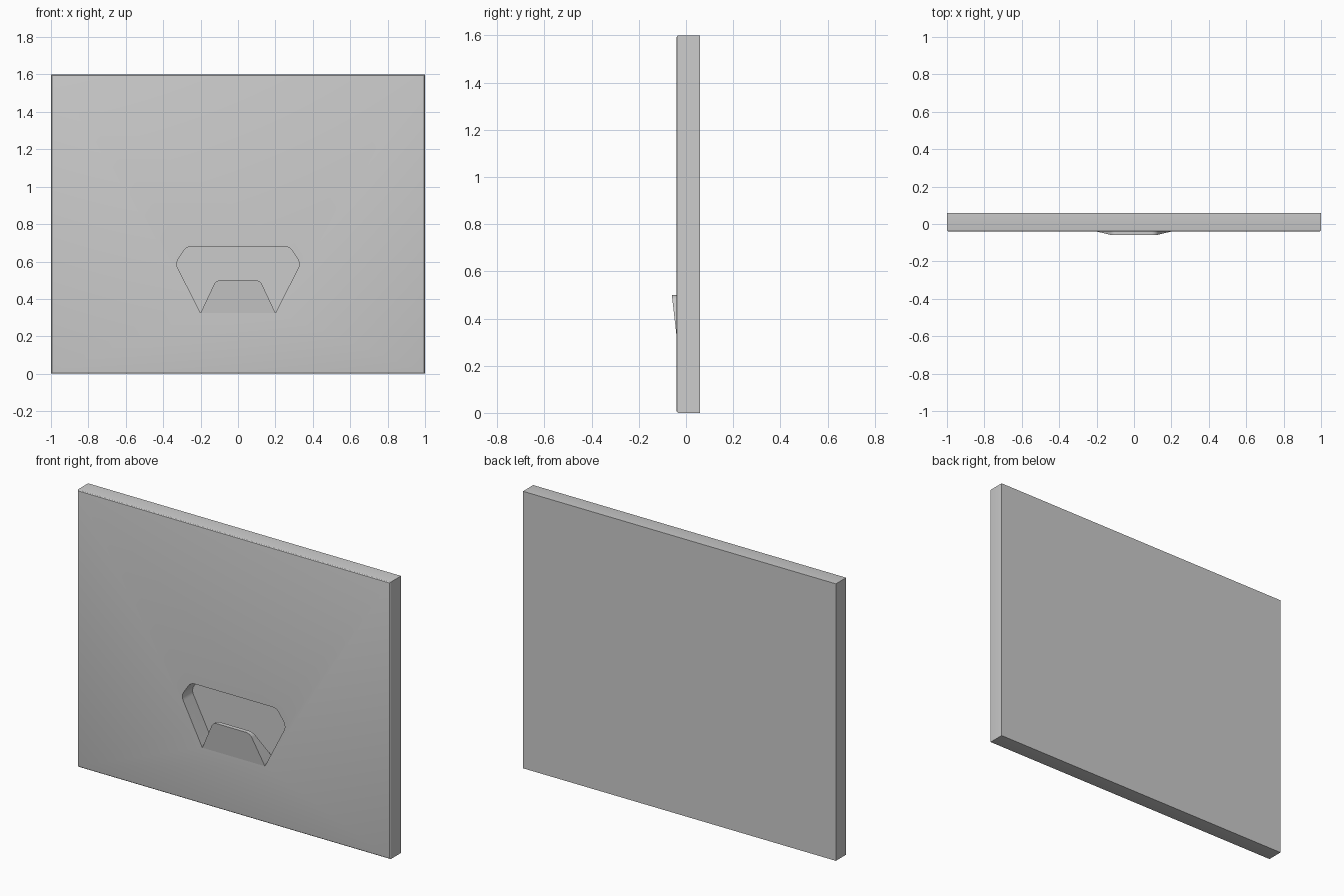
import bpy, bmesh, math
from mathutils import Vector

if "Cube" in bpy.data.objects:
    bpy.data.objects.remove(bpy.data.objects["Cube"])

FRONT, BACK, FLOOR = -0.04, 0.06, 0.053
Z0, Z1 = 0.325, 0.50          # root and tip of the pull tongue


def rounded(points, steps=6):
    """Outline in (x, z); each point is (x, z, corner radius)."""
    out = []
    n = len(points)
    for i, (x, z, r) in enumerate(points):
        p = Vector((x, z))
        if r == 0:
            out.append(p)
            continue
        a = (Vector(points[i - 1][:2]) - p).normalized()
        b = (Vector(points[(i + 1) % n][:2]) - p).normalized()
        half = a.angle(b) / 2
        d = r / math.tan(half)
        c = p + (a + b).normalized() * (r / math.sin(half))
        s, e = p + a * d - c, p + b * d - c
        turn = s.angle_signed(e)
        for k in range(steps + 1):
            t = -turn * k / steps
            out.append(c + Vector((s.x * math.cos(t) - s.y * math.sin(t),
                                   s.x * math.sin(t) + s.y * math.cos(t))))
    return out


def mirrored(half):
    """Right half, bottom to top, completed with its mirror image."""
    return half + [(-x, z, r) for x, z, r in reversed(half)]


def prism(name, outline, front, back):
    """Solid between two sheets whose depth depends on z."""
    bm = bmesh.new()
    f = [bm.verts.new((p.x, front(p.y), p.y)) for p in outline]
    b = [bm.verts.new((p.x, back(p.y), p.y)) for p in outline]
    bm.faces.new(f)
    bm.faces.new(b[::-1])
    for i in range(len(f)):
        j = (i + 1) % len(f)
        bm.faces.new((f[j], f[i], b[i], b[j]))
    return finish(name, bm)


def finish(name, bm):
    bmesh.ops.recalc_face_normals(bm, faces=bm.faces)
    me = bpy.data.meshes.new(name)
    bm.to_mesh(me)
    bm.free()
    ob = bpy.data.objects.new(name, me)
    bpy.context.collection.objects.link(ob)
    return ob


def smooth(ob):
    bpy.ops.object.select_all(action='DESELECT')
    ob.select_set(True)
    bpy.context.view_layer.objects.active = ob
    bpy.ops.object.shade_smooth_by_angle(angle=math.radians(25))


# Drawer front slab with softened front edges
bm = bmesh.new()
bmesh.ops.create_cube(bm, size=1)
for v in bm.verts:
    v.co = (v.co.x * 2, FRONT if v.co.y < 0 else BACK, (v.co.z + 0.5) * 1.6)
edges = [e for e in bm.edges if all(v.co.y < 0 for v in e.verts)]
bmesh.ops.bevel(bm, geom=edges, offset=0.009, segments=3, profile=0.5,
                affect='EDGES')
panel = finish("drawer_front", bm)

# Finger recess cut into the slab
recess = rounded(mirrored([(0.20, Z0, 0), (0.335, 0.59, 0.05),
                           (0.275, 0.68, 0.05)]))
cutter = prism("recess_cutter", recess, lambda z: -0.1, lambda z: FLOOR)
cutter.hide_render = True
mod = panel.modifiers.new("recess", 'BOOLEAN')
mod.operation = 'DIFFERENCE'
mod.solver = 'EXACT'
mod.object = cutter
bpy.context.view_layer.objects.active = panel
bpy.ops.object.modifier_apply(modifier=mod.name)
bpy.data.objects.remove(cutter)
smooth(panel)

# Pull tongue: leans out at the front, back slopes down to the recess floor
rise = lambda z: (z - Z0) / (Z1 - Z0)
tongue = rounded(mirrored([(0.20, Z0, 0), (0.118, Z1, 0.04)]))
pull = prism("pull_tongue", tongue,
             lambda z: FRONT - 0.02 * rise(z),
             lambda z: FLOOR - (FLOOR + 0.035) * rise(z))
smooth(pull)
